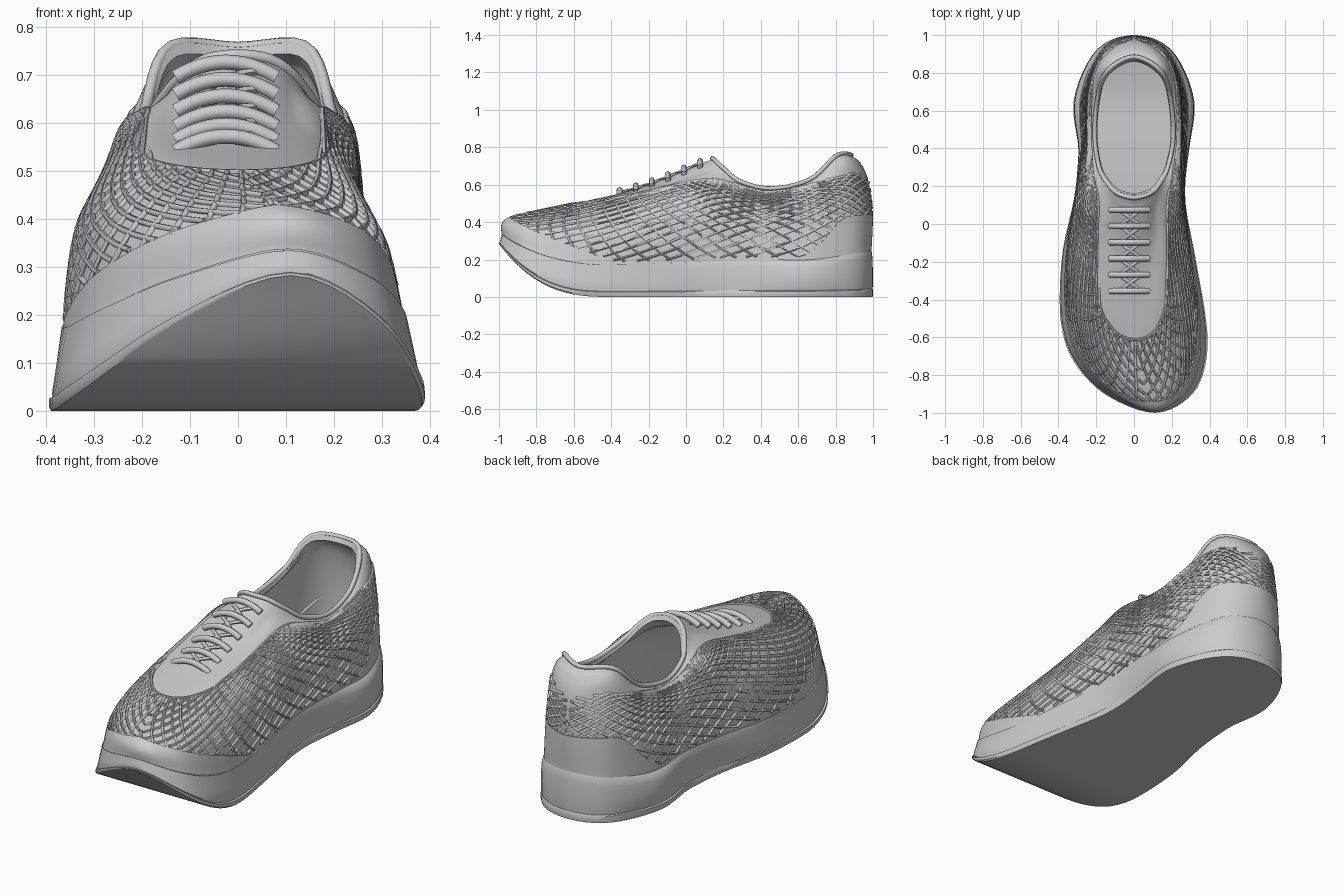
import bpy, bmesh, math
from mathutils import Vector
from mathutils.bvhtree import BVHTree

if "Cube" in bpy.data.objects:
    bpy.data.objects.remove(bpy.data.objects["Cube"])

N = 48  # steps per half loop (front centre to back centre)

# Half loops of the shoe (x, y, z), front centre to back centre; mirrored for the other half
SOLE = [(0, -1), (.22, -.91), (.345, -.74), (.385, -.52), (.352, -.17),
        (.295, .13), (.292, .38), (.318, .66), (.2, .92), (0, 1)]
BASE = [(0, -.98, .335), (.19, -.895, .28), (.3, -.73, .215), (.342, -.5, .175), (.328, -.18, .18),
        (.285, .12, .19), (.275, .4, .2), (.272, .68, .2), (.178, .915, .235), (0, .985, .25)]
SIDE = [(0, -.945, .42), (.165, -.855, .4), (.262, -.68, .38), (.303, -.42, .375), (.3, -.15, .39),
        (.275, .13, .4), (.257, .42, .4), (.25, .7, .42), (.17, .91, .45), (0, .992, .45)]
EDGE = [(0, -.62, .495), (.1, -.58, .5), (.17, -.46, .515), (.198, -.27, .54), (.21, -.06, .568),
        (.237, .16, .578), (.242, .42, .53), (.234, .7, .58), (.162, .885, .66), (0, .972, .63)]
PANEL = [(0, -.25, .582), (.05, -.22, .586), (.09, -.15, .598), (.125, -.05, .615), (.158, .07, .64),
         (.207, .23, .61), (.227, .44, .562), (.217, .69, .615), (.156, .855, .73), (0, .93, .72)]
COLLAR = [(0, .13, .732), (.035, .135, .73), (.07, .145, .722), (.105, .165, .702), (.14, .205, .667),
          (.185, .29, .605), (.213, .46, .57), (.198, .67, .62), (.148, .815, .748), (0, .895, .748)]
LOOPS = [[Vector(p) for p in l] for l in (BASE, SIDE, EDGE, PANEL, COLLAR)]
SOLE = [Vector((x, y, 0)) for x, y in SOLE]


def spline(a, b, c, d, t):
    return .5 * (2*b + (c-a)*t + (2*a-5*b+4*c-d)*t*t + (3*b-a-3*c+d)*t**3)


def smooth(x):
    x = max(0, min(1, x))
    return x * x * (3 - 2*x)


def mirror_x(p):
    return Vector((-p.x, p.y, p.z))


def around(loop, u):
    """Point on a loop; u 0..1 is the +x half, 1..2 the -x half."""
    u %= 2
    if u > 1:
        return mirror_x(around(loop, 2 - u))
    i = min(int(u * 9), 8)
    a = loop[i-1] if i else mirror_x(loop[1])
    d = loop[i+2] if i < 8 else mirror_x(loop[8])
    return spline(a, loop[i], loop[i+1], d, u*9 - i)


def skew(p):
    """Lean the toe to the inner side, fading upward."""
    s = .11 * (max(0, -.5 - p.y) / .5) ** 1.6
    if -.55 < p.y < .4:
        s -= .03 * math.sin(math.pi * (p.y + .55) / .95)
    return p + Vector((s * max(0, min(1, (.7 - p.z) / .3)), 0, 0))


def surf(u, v, off=0):
    """Upper surface point, v 0 (sole) .. 4 (collar)."""
    i = max(0, min(int(v), 3))
    q = [around(LOOPS[max(0, min(4, j))], u) for j in range(i-1, i+3)]
    p = skew(spline(*q, v - i))
    if off:
        e = .01
        n = (surf(u+e, v) - surf(u-e, v)).cross(surf(u, v+e) - surf(u, v-e))
        p = p + n.normalized() * off
    return p


def finish(ob, angle=35):
    bpy.ops.object.select_all(action='DESELECT')
    ob.select_set(True)
    bpy.context.view_layer.objects.active = ob
    if ob.type == 'CURVE':
        bpy.ops.object.convert(target='MESH')
    bpy.ops.object.shade_smooth_by_angle(angle=math.radians(angle))
    return bpy.context.object


def loft(name, rings, closed=True, cap_first=False, cap_last=False):
    bm = bmesh.new()
    vs = [[bm.verts.new(p) for p in r] for r in rings]
    n = len(vs[0])
    for a, b in zip(vs, vs[1:]):
        for i in range(n if closed else n - 1):
            j = (i + 1) % n
            bm.faces.new((a[i], a[j], b[j], b[i]))
    for ring, use in ((vs[0], cap_first), (vs[-1], cap_last)):
        if use:  # strips straight across from side to side
            for i in range(n // 2):
                q = list(dict.fromkeys((ring[i], ring[i+1], ring[(n-i-1) % n], ring[(n-i) % n])))
                bm.faces.new(q)
    bmesh.ops.recalc_face_normals(bm, faces=bm.faces)
    me = bpy.data.meshes.new(name)
    bm.to_mesh(me)
    bm.free()
    ob = bpy.data.objects.new(name, me)
    bpy.context.collection.objects.link(ob)
    return finish(ob)


def tubes(name, lines, r, cyclic=False, res=1):
    cu = bpy.data.curves.new(name, 'CURVE')
    cu.dimensions = '3D'
    cu.bevel_depth, cu.bevel_resolution, cu.use_fill_caps = r, res, True
    for pts in lines:
        s = cu.splines.new('POLY')
        s.points.add(len(pts) - 1)
        for sp, p in zip(s.points, pts):
            sp.co = (*p, 1)
        s.use_cyclic_u = cyclic
    ob = bpy.data.objects.new(name, cu)
    bpy.context.collection.objects.link(ob)
    return finish(ob, 60)


US = [i / N for i in range(2 * N)]

# Sole: flared wall with a thin outsole groove and a turned-up toe
def sole_ring(frac, blend):
    ring = []
    for u in US:
        s, b = around(SOLE, u), around(LOOPS[0], u)
        z0 = .28 * (max(0, -.4 - s.y) / .6) ** 2.8
        fore = smooth((.2 - s.y) / .4)  # forefoot wall slopes in steadily, heel wall stays upright
        p = s.lerp(b, blend + fore * max(0, .75*frac - blend) * (frac > .2))
        p.z = z0 + (b.z - z0) * frac
        ring.append(skew(p))
    return ring

loft("sole", [sole_ring(f, b) for f, b in ((0, .12), (.05, 0), (.15, 0), (.17, .2), (.21, .1), (.5, .06),
                                           (.8, .15), (.94, .4), (1, .75), (1, 1.1))], cap_first=True)

# Upper: outer skin, rolled collar, then a lining that follows the skin down to the insole
rings = [[surf(u, k / 8) for u in US] for k in range(33)]
for s, dz in ((.975, .012), (.94, .01), (.91, -.012)):
    rings.append([Vector((p.x*s, .5 + (p.y-.5)*s, p.z+dz)) for p in rings[32]])
for v in (3.5, 3, 2.5, 2, 1.5, 1, .5, .1):
    rings.append([surf(u, v, -.03) for u in US])
upper = loft("upper", rings, cap_last=True)


# Toe cap and heel counter: raised panels above the sole
def panel_top(u):
    u = u % 2
    u = min(u, 2 - u)
    return .12 + .93 * max(0, 1 - u/.37) ** .7 + .82 * smooth((u - .74) / .12)

for name, u0, u1 in (("toe_cap", -.38, .38), ("heel_counter", .72, 1.28)):
    cols = [u0 + (u1-u0) * i / 56 for i in range(57)]
    rows = [[surf(u, panel_top(u) * k / 8, .007) for u in cols] for k in range(9)]
    rows.append([surf(u, panel_top(u), -.003) for u in cols])
    loft(name, rows, closed=False)


# Woven net: two families of raised lines, mirrored to both sides
def net_top(u):
    return 2 + 1.1 * smooth((u - .38) / .16) * smooth((.86 - u) / .14)

net = []
for step, slope in ((.055, lambda a: .28 - .08*max(0, a)), (.045, lambda a: -.03 - .16*max(0, a))):
    for i in range(-18, 32):
        a, run = i * step, []
        for k in range(79):
            v = k / 24
            u = a + slope(a) * v
            if 0 <= u <= 1 and panel_top(u) - .02 < v <= net_top(u):
                run.append((u, v))
        if len(run) > 1:
            net.append([surf(u, v, .002) for u, v in run])
            net.append([surf(2 - u, v, .002) for u, v in run])
tubes("woven_net", net, .0065)

# Edge beads: lace panel outline and collar rim
seam = [-.52 + 1.04*i/80 for i in range(81)]
tubes("lace_panel_seam", [[surf(u, net_top(abs(u)) + .02, .001) for u in seam]], .007)
tubes("collar_rim", [[p + Vector((0, 0, -.002)) for p in rings[33]]], .012, cyclic=True, res=2)

# Laces: arched bars with thin crossings beneath, laid on the upper
me = upper.data
tree = BVHTree.FromPolygons([v.co.copy() for v in me.vertices], [tuple(p.vertices) for p in me.polygons])

def on_top(x, y, lift):
    hit = tree.ray_cast(Vector((x, y, 2)), Vector((0, 0, -1)))[0]
    return Vector((x, y, hit.z + lift))

lace_y = [.075 - .086 * i for i in range(6)]
bars = []
for y in lace_y:
    mid_z = on_top(-.02, y, 0).z
    bars.append([Vector((-.025 + .105*t, y, mid_z + .02 - .032*t*t))
                 for t in (i / 6 - 1 for i in range(13))])
tubes("lace_bars", bars, .0155, res=2)
cross = []
for ya, yb in zip(lace_y, lace_y[1:]):
    for s in (-1, 1):
        cross.append([on_top(-.02 + s*.06*(1 - 2*t/4), ya + (yb-ya)*t/4, .005) for t in range(5)])
tubes("lace_crossings", cross, .009)
